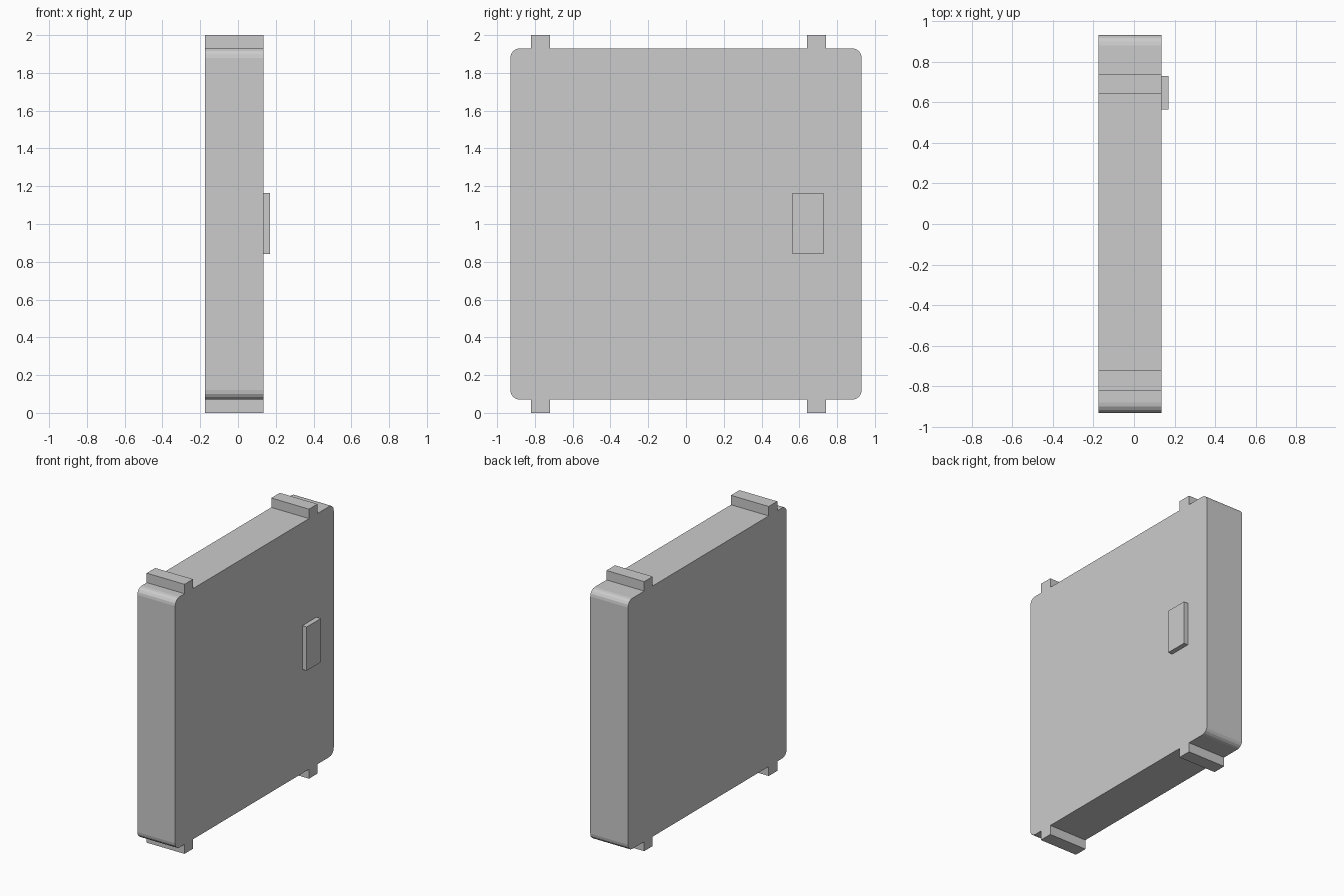
import bpy, bmesh
from math import sin, cos, radians

if "Cube" in bpy.data.objects:
    bpy.data.objects.remove(bpy.data.objects["Cube"])

X0, X1 = -0.175, 0.135      # panel thickness range
HALF, MID = 0.93, 1.0       # panel half size and centre height
RADIUS, STEPS = 0.05, 4


def add_object(name, bm):
    bmesh.ops.recalc_face_normals(bm, faces=bm.faces[:])
    mesh = bpy.data.meshes.new(name)
    bm.to_mesh(mesh)
    bm.free()
    obj = bpy.data.objects.new(name, mesh)
    bpy.context.collection.objects.link(obj)
    return obj


def extrude_profile(name, points, x0, x1):
    """Extrude a closed (y, z) outline along x."""
    bm = bmesh.new()
    face = bm.faces.new([bm.verts.new((x0, y, z)) for y, z in points])
    result = bmesh.ops.extrude_face_region(bm, geom=[face], use_keep_orig=True)
    moved = [v for v in result["geom"] if isinstance(v, bmesh.types.BMVert)]
    bmesh.ops.translate(bm, verts=moved, vec=(x1 - x0, 0, 0))
    return add_object(name, bm)


def rectangle(y0, y1, z0, z1):
    return [(y0, z0), (y1, z0), (y1, z1), (y0, z1)]


# Main square panel with rounded corners
outline = []
inner = HALF - RADIUS
for i, (sy, sz) in enumerate([(1, 1), (-1, 1), (-1, -1), (1, -1)]):
    for k in range(STEPS + 1):
        a = radians(90 * i + 90 * k / STEPS)
        outline.append((sy * inner + RADIUS * cos(a),
                        MID + sz * inner + RADIUS * sin(a)))
extrude_profile("door_panel", outline, X0, X1)

# Mounting tabs on the top and bottom edges
for side, y0, y1 in [("front", -0.82, -0.72), ("back", 0.64, 0.74)]:
    extrude_profile(f"lower_{side}_tab", rectangle(y0, y1, 0, MID - HALF), X0, X1)
    extrude_profile(f"upper_{side}_tab", rectangle(y0, y1, MID + HALF, 2), X0, X1)

# Raised handle plate
extrude_profile("handle_plate", rectangle(0.563, 0.728, 0.84, 1.165), X1, 0.17)
